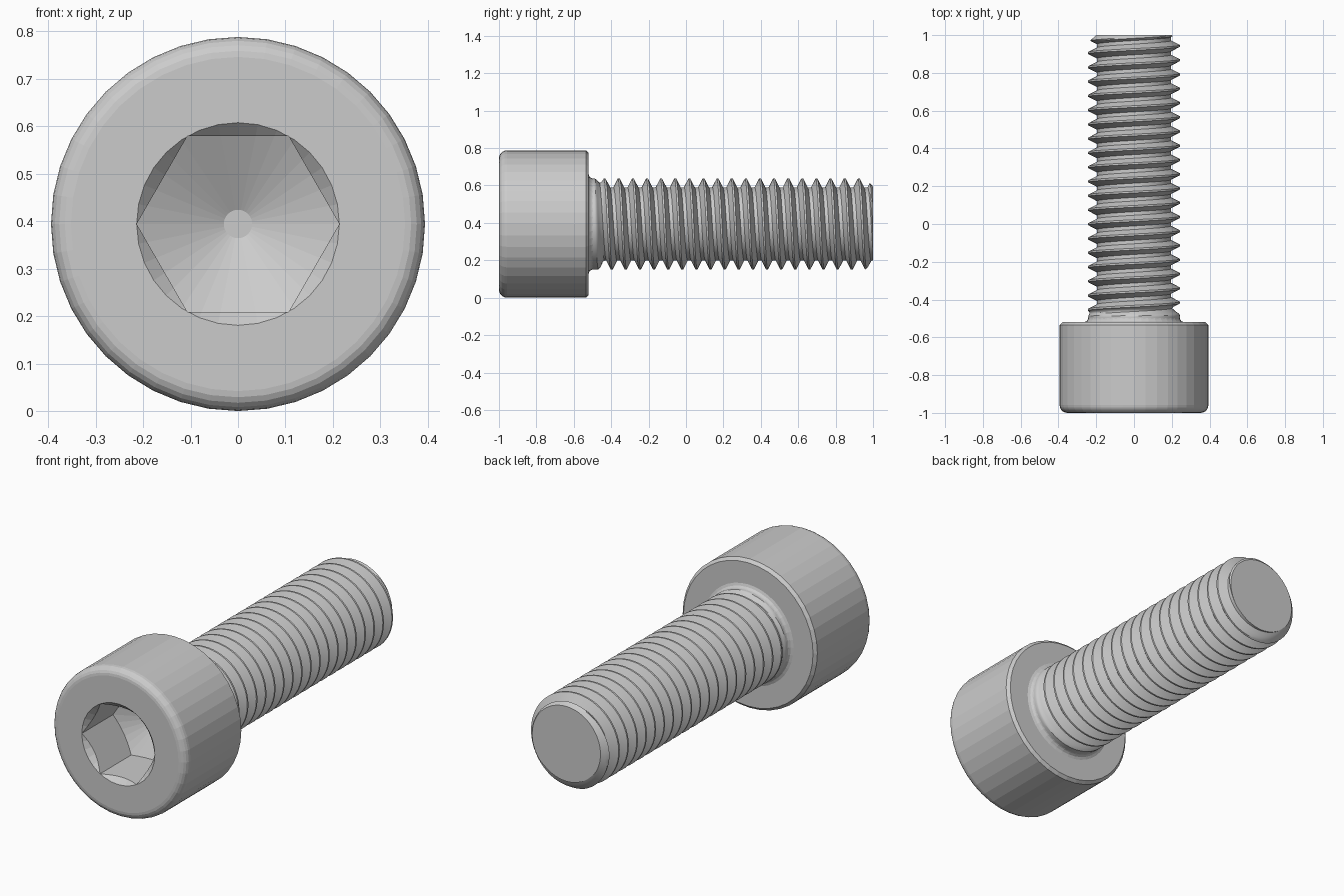
import bpy, bmesh
from math import sin, cos, tau, pi, floor

if "Cube" in bpy.data.objects:
    bpy.data.objects.remove(bpy.data.objects["Cube"])

Z = 0.394          # height of the screw axis
P = 0.0755         # thread pitch
R_MAJ, R_MIN = 0.243, 0.196


def point(r, y, a):
    # a runs clockwise from the top as seen from the front
    return (r * sin(a), y, Z + r * cos(a))


def finish(bm, name, smooth=False):
    bmesh.ops.recalc_face_normals(bm, faces=bm.faces)
    me = bpy.data.meshes.new(name)
    bm.to_mesh(me)
    bm.free()
    ob = bpy.data.objects.new(name, me)
    bpy.context.collection.objects.link(ob)
    if smooth:
        bpy.context.view_layer.objects.active = ob
        ob.select_set(True)
        bpy.ops.object.shade_smooth_by_angle(angle=0.5)
        ob.select_set(False)
    return ob


def lathe(name, profile, n, start=0.0):
    # closed solid of revolution about the y axis, capped at both ends
    bm = bmesh.new()
    rings = [[bm.verts.new(point(r, y, start + tau * i / n)) for i in range(n)]
             for r, y in profile]
    for a, b in zip(rings, rings[1:]):
        for i in range(n):
            j = (i + 1) % n
            bm.faces.new((a[i], a[j], b[j], b[i]))
    bm.faces.new(rings[0])
    bm.faces.new(rings[-1])
    return finish(bm, name)


def boolean(ob, cutter, op):
    m = ob.modifiers.new(op.title(), 'BOOLEAN')
    m.operation, m.object, m.solver = op, cutter, 'EXACT'
    cutter.hide_render = True
    cutter.hide_set(True)


# Head: rounded front edge, chamfered back edge, fillet under the head
R, F = 0.394, 0.042
profile = [(R - F + F * sin(t * pi / 10), -1 + F - F * cos(t * pi / 10)) for t in range(6)]
profile += [(R, -0.535), (R - 0.015, -0.52), (0.265, -0.52),
            (0.252, -0.515), (0.245, -0.505), (0.241, -0.49)]
head = lathe("head", profile, 40)

# Hex socket: six-sided prism ending in a drilled cone, with a round lead-in
socket = lathe("socket_cutter", [(0.2135, -1.05), (0.2135, -0.6)], 6, tau / 12 * 3)
drill = lathe("drill_cutter", [(0.23, -1.1), (0.23, -0.748), (0.03, -0.645)], 32)
lead_in = lathe("lead_in_cutter", [(0.2335, -1.02), (0.2135, -1.0), (0.16, -0.9465)], 32)
boolean(socket, drill, 'INTERSECT')
boolean(head, socket, 'DIFFERENCE')
boolean(head, lead_in, 'DIFFERENCE')


# Threaded shank: right-handed helix, running out below the head, chamfered tip
def thread_radius(y, a):
    f = (y + 0.435) / P - a / tau
    d = abs(f - floor(f + 0.5))              # distance from the crest, in pitches
    cut = min(max((d - 0.0625) / 0.3125, 0), 1)
    fade = min(max((y + 0.485) / 0.045, 0), 1)
    r = R_MAJ - (R_MAJ - R_MIN) * cut * fade
    return min(r, 0.2 + (1 - y) * 1.1)


PHASES = [-0.0625, 0.0625, 0.14, 0.22, 0.30, 0.375, 0.5, 0.625, 0.70, 0.78, 0.86]
SEG, NP = 60, len(PHASES)
rows = [-0.435 + (turn + ph) * P for turn in range(-4, 22) for ph in PHASES]
bm = bmesh.new()
cols = []
for i in range(SEG):
    a = tau * i / SEG
    col = []
    for y in rows:
        y = min(max(y + P * i / SEG, -0.53), 1.0)
        col.append(bm.verts.new(point(thread_radius(y, a), y, a)))
    cols.append(col)
for i in range(SEG):
    shift = NP if i == SEG - 1 else 0        # the seam steps on by one pitch
    nxt = cols[(i + 1) % SEG]
    for k in range(len(rows) - 1 - shift):
        bm.faces.new((cols[i][k], cols[i][k + 1], nxt[k + 1 + shift], nxt[k + shift]))
bmesh.ops.remove_doubles(bm, verts=bm.verts, dist=1e-5)
bmesh.ops.holes_fill(bm, edges=[e for e in bm.edges if e.is_boundary], sides=0)
finish(bm, "threaded_shank", smooth=True)
